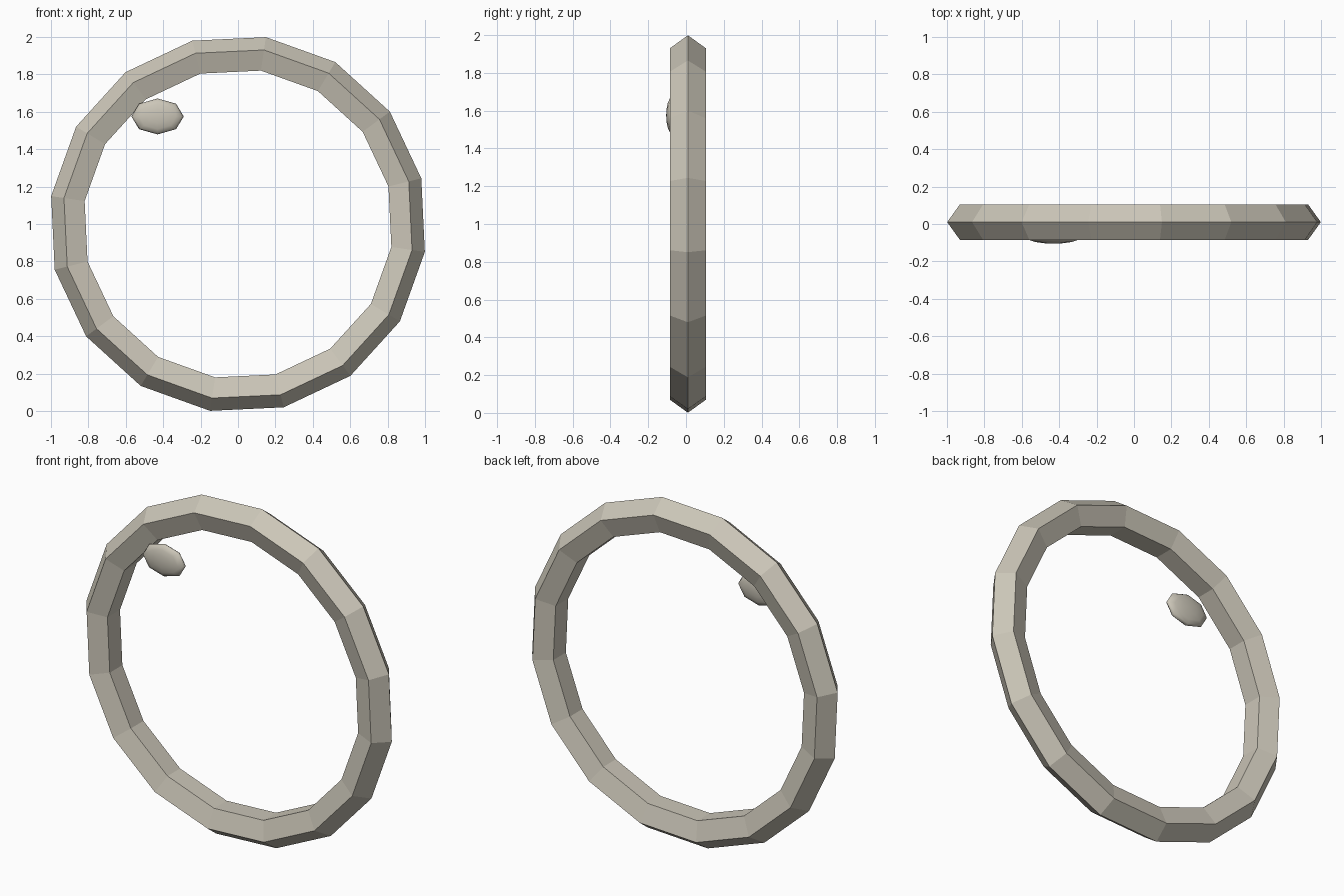
import bpy, bmesh, math
from mathutils import Matrix

if "Cube" in bpy.data.objects:
    bpy.data.objects.remove(bpy.data.objects["Cube"])

mat = bpy.data.materials.new("warm_grey")
mat.diffuse_color = (0.60, 0.565, 0.48, 1)
mat.use_nodes = True
mat.node_tree.nodes["Principled BSDF"].inputs["Base Color"].default_value = mat.diffuse_color


def finish(name, bm, smooth):
    bmesh.ops.recalc_face_normals(bm, faces=bm.faces[:])
    for f in bm.faces:
        f.smooth = smooth
    me = bpy.data.meshes.new(name)
    bm.to_mesh(me)
    bm.free()
    me.materials.append(mat)
    ob = bpy.data.objects.new(name, me)
    bpy.context.collection.objects.link(ob)


# Ring: 16-sided hoop with a pentagon section, point facing outward
SEG, SIDES = 16, 5
MAJOR, MINOR, START = 0.91, 0.10, math.radians(14)
bm = bmesh.new()
loops = []
for i in range(SEG):
    a = START + 2 * math.pi * i / SEG
    loop = []
    for j in range(SIDES):
        b = 2 * math.pi * j / SIDES
        r = MAJOR + MINOR * math.cos(b)
        loop.append(bm.verts.new((r * math.cos(a), 0.01 + MINOR * math.sin(b),
                                  1.0 + r * math.sin(a))))
    loops.append(loop)
for i in range(SEG):
    p, q = loops[i], loops[(i + 1) % SEG]
    for j in range(SIDES):
        k = (j + 1) % SIDES
        bm.faces.new((p[j], p[k], q[k], q[j]))
finish("ring", bm, False)

# Bead: small flattened smooth ball beside the inner edge of the ring
bm = bmesh.new()
place = (Matrix.Translation((-0.43, -0.074, 1.575))
         @ Matrix.Diagonal((0.14, 0.031, 0.096, 1))
         @ Matrix.Rotation(math.pi / 2, 4, 'X'))
bmesh.ops.create_uvsphere(bm, u_segments=8, v_segments=8, radius=1, matrix=place)
finish("bead", bm, True)
